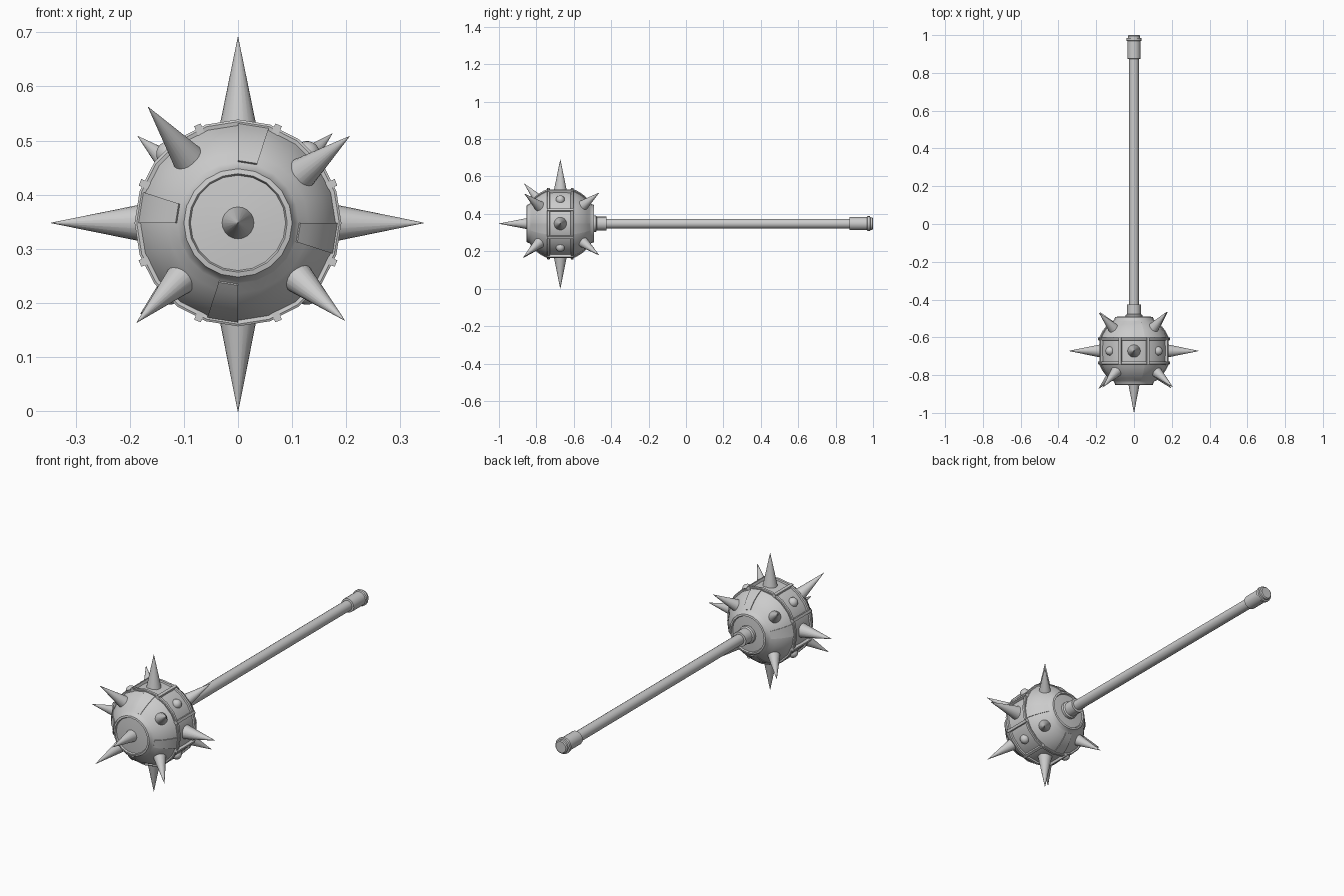
import bpy, bmesh, math
from mathutils import Vector, Matrix

if "Cube" in bpy.data.objects:
    bpy.data.objects.remove(bpy.data.objects["Cube"])

C = Vector((0, -0.672, 0.348))   # centre of the mace head
N = 20                           # sides of the head


def finish(bm, name, angle=30):
    bmesh.ops.recalc_face_normals(bm, faces=bm.faces)
    me = bpy.data.meshes.new(name)
    bm.to_mesh(me)
    bm.free()
    ob = bpy.data.objects.new(name, me)
    bpy.context.collection.objects.link(ob)
    bpy.ops.object.select_all(action='DESELECT')
    ob.select_set(True)
    bpy.context.view_layer.objects.active = ob
    bpy.ops.object.shade_smooth_by_angle(angle=math.radians(angle))
    return ob


def polar(r, y, a):
    return C + Vector((r * math.sin(a), y, r * math.cos(a)))


def lathe(name, profile, sides):
    """Revolve (radius, y offset from head centre) points about the handle axis."""
    bm = bmesh.new()
    rings = [[bm.verts.new(polar(r, y, 2 * math.pi * i / sides)) for i in range(sides)]
             for r, y in profile]
    for a, b in zip(rings, rings[1:]):
        for i in range(sides):
            j = (i + 1) % sides
            bm.faces.new((a[i], a[j], b[j], b[i]))
    bm.faces.new(rings[0])
    bm.faces.new(rings[-1])
    return finish(bm, name)


def sphere_y(r, R=0.193):
    return math.sqrt(R * R - r * r)


# Head: front disc, raised lip, curved cap, raised band, recessed belt, mirrored to the back
half = [(0.03, -0.178), (0.088, -0.173), (0.091, -0.181), (0.100, -0.179), (0.105, -0.165)]
half += [(r, -sphere_y(r)) for r in (0.112, 0.130, 0.147, 0.162, 0.173, 0.180)]
half += [(0.187, -0.071), (0.191, -0.069), (0.191, -0.057), (0.183, -0.055), (0.185, 0)]
lathe("mace_head", half + [(r, -y) for r, y in half[-2::-1]], N)

# Raised panels on both caps, one facet wide, four per side
radii = (0.113, 0.130, 0.147, 0.162, 0.173, 0.180)
bm = bmesh.new()
for side in (-1, 1):
    for k in range(4):
        a0 = k * math.pi / 2
        rows = []
        for r in radii:
            row = []
            for R, a in ((0.188, a0), (0.197, a0),
                         (0.197, a0 + 2 * math.pi / N), (0.188, a0 + 2 * math.pi / N)):
                s = R / 0.193
                row.append(bm.verts.new(polar(r * s, side * sphere_y(r) * s, a)))
            rows.append(row)
        for p, q in zip(rows, rows[1:]):
            for i in range(4):
                j = (i + 1) % 4
                bm.faces.new((p[i], p[j], q[j], q[i]))
        bm.faces.new(rows[0])
        bm.faces.new(rows[-1])
finish(bm, "cap_panels")

# Narrow rails across the belt
bm = bmesh.new()
for k in range(8):
    a = math.radians(22.5 + 45 * k)
    m = (Matrix.Translation(C) @ Matrix.Rotation(a, 4, 'Y')
         @ Matrix.Translation((0, 0, 0.185)) @ Matrix.Diagonal((0.013, 0.142, 0.022, 1)))
    bmesh.ops.create_cube(bm, size=1, matrix=m)
finish(bm, "belt_rails")

# Round studs between the large spikes
bm = bmesh.new()
for k in range(4):
    d = polar(1, 0, math.radians(45 + 90 * k)) - C
    m = Matrix.Translation(C + d * 0.180) @ d.to_track_quat('Z', 'Y').to_matrix().to_4x4()
    bmesh.ops.create_uvsphere(bm, u_segments=16, v_segments=10, radius=0.024, matrix=m)
finish(bm, "belt_studs", 40)


def spike(name, tip, start=0.155, radius=0.039):
    tip = Vector(tip)
    d = tip.normalized()
    length = tip.length - start
    bm = bmesh.new()
    m = (Matrix.Translation(C + d * (start + length / 2))
         @ d.to_track_quat('Z', 'Y').to_matrix().to_4x4())
    bmesh.ops.create_cone(bm, cap_ends=True, segments=20, radius1=radius, radius2=0.0005,
                          depth=length, matrix=m)
    finish(bm, name)


# Spikes: four around the belt, one in front, four slanted on each cap
for i, t in enumerate([(0, 0, 0.343), (0.343, 0, 0), (0, 0, -0.348), (-0.345, 0, 0)]):
    spike(f"belt_spike_{i}", t)
spike("front_spike", (0, -0.328, 0), 0.170, 0.031)
slanted = [(0.206, -0.192, 0.160), (-0.166, -0.193, 0.214),
           (-0.187, -0.200, -0.184), (0.197, -0.197, -0.180),
           (0.174, 0.207, 0.165), (-0.185, 0.202, 0.160),
           (-0.180, 0.205, -0.168), (0.178, 0.207, -0.168)]
for i, t in enumerate(slanted):
    spike(f"slanted_spike_{i}", t, 0.150, 0.037)

# Handle with a collar at the head and a flanged pommel
lathe("handle", [(0.026, 0.16), (0.026, 1.60)], 16)
lathe("collar", [(0.044, 0.165), (0.044, 0.19), (0.037, 0.195), (0.037, 0.246), (0.026, 0.247)], 16)
lathe("pommel", [(0.026, 1.545), (0.035, 1.547), (0.035, 1.640), (0.040, 1.643),
                 (0.040, 1.656), (0.033, 1.658), (0.033, 1.668), (0.028, 1.672)], 16)
